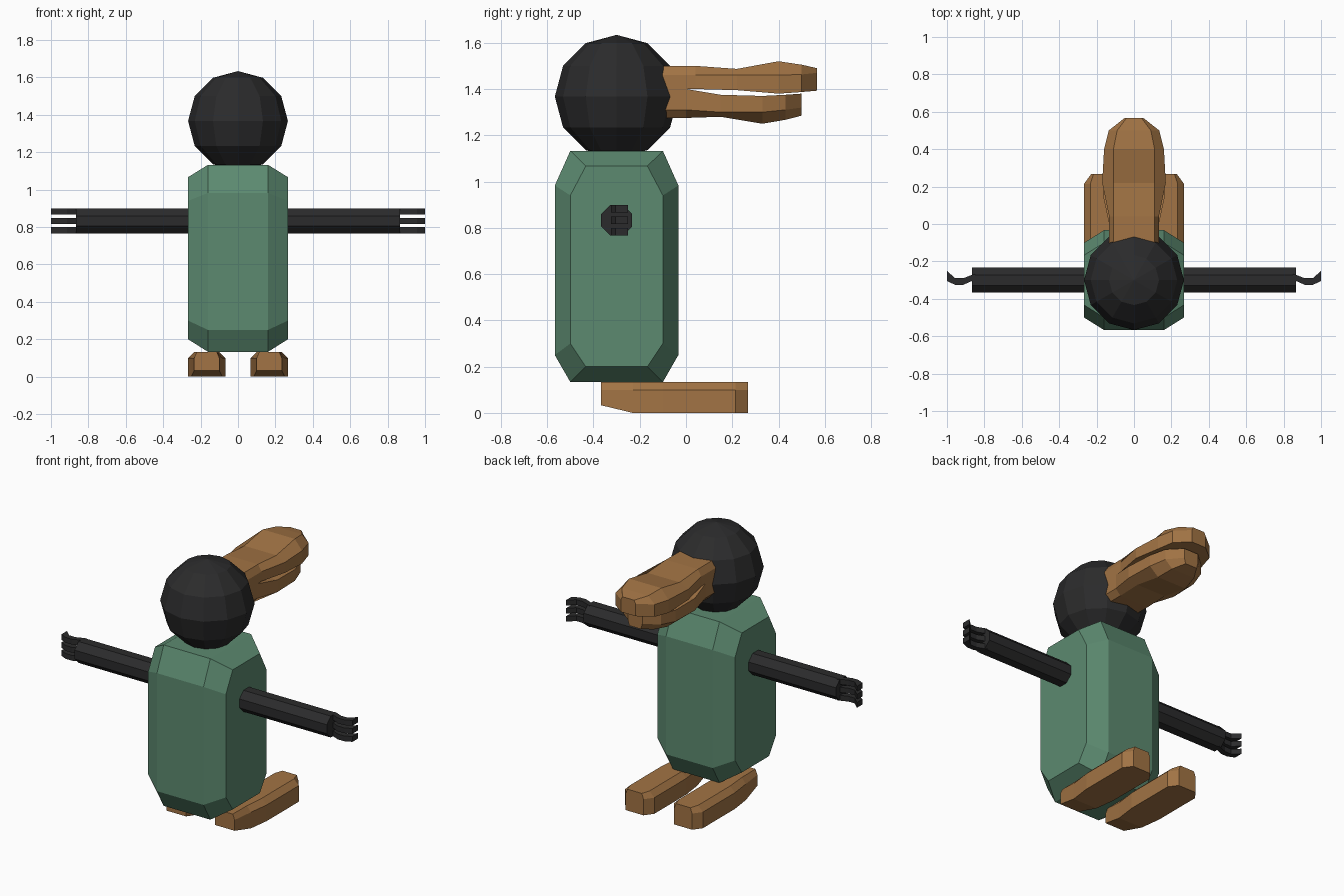
import bpy, bmesh, math
from mathutils import Matrix

if "Cube" in bpy.data.objects:
    bpy.data.objects.remove(bpy.data.objects["Cube"])


def material(name, rgb):
    m = bpy.data.materials.new(name)
    m.diffuse_color = (*rgb, 1)
    m.use_nodes = True
    m.node_tree.nodes["Principled BSDF"].inputs["Base Color"].default_value = m.diffuse_color
    return m


GREEN = material("green", (0.107, 0.254, 0.162))
BROWN = material("orange_brown", (0.36, 0.173, 0.058))
BLACK = material("black", (0.024, 0.024, 0.025))


def finish(name, bm, mat):
    bmesh.ops.recalc_face_normals(bm, faces=bm.faces)
    me = bpy.data.meshes.new(name)
    bm.to_mesh(me)
    bm.free()
    me.materials.append(mat)
    ob = bpy.data.objects.new(name, me)
    bpy.context.collection.objects.link(ob)
    return ob


def loft(name, sections, mat):
    """Skin closed cross-sections that share a point count, capping both ends."""
    bm = bmesh.new()
    rings = [[bm.verts.new(p) for p in s] for s in sections]
    n = len(rings[0])
    for a, b in zip(rings, rings[1:]):
        for i in range(n):
            j = (i + 1) % n
            bm.faces.new((a[i], a[j], b[j], b[i]))
    bm.faces.new(rings[0])
    bm.faces.new(rings[-1])
    return finish(name, bm, mat)


# Body: chamfered block, octagonal from the side
def octagon(x, hy, cy, z0, z0c, z1c, z1):
    pts = [(-hy, z0c), (-cy, z0), (cy, z0), (hy, z0c),
           (hy, z1c), (cy, z1), (-cy, z1), (-hy, z1c)]
    return [(x, -0.3 + y, z) for y, z in pts]


outer = (0.267, 0.2, 0.133, 0.25, 0.983, 1.133)
inner = (0.2, 0.133, 0.2, 0.30, 0.94, 1.067)
loft("body", [octagon(-0.267, *inner), octagon(-0.16, *outer),
              octagon(0.16, *outer), octagon(0.267, *inner)], GREEN)

# Head: faceted ball
bm = bmesh.new()
bmesh.ops.create_uvsphere(bm, u_segments=12, v_segments=6, radius=0.267,
                          matrix=Matrix.Translation((0, -0.3, 1.367)))
finish("head", bm, BLACK)


# Beak halves: (y, half width, crown half width, crown z, shoulder z, mouth z)
def beak(name, stations):
    loft(name, [[(-w, y, zm), (-w, y, zs), (-c, y, zc),
                 (c, y, zc), (w, y, zs), (w, y, zm)]
                for y, w, c, zc, zs, zm in stations], BROWN)


beak("upper_beak", [
    (-0.20, 0.133, 0.11, 1.50, 1.46, 1.40),
    (0.04, 0.133, 0.11, 1.50, 1.46, 1.40),
    (0.22, 0.170, 0.11, 1.487, 1.46, 1.395),
    (0.40, 0.160, 0.11, 1.52, 1.46, 1.38),
    (0.50, 0.135, 0.09, 1.505, 1.463, 1.387),
    (0.567, 0.05, 0.04, 1.49, 1.47, 1.393)])
beak("lower_beak", [
    (-0.20, 0.133, 0.10, 1.275, 1.31, 1.40),
    (0.00, 0.133, 0.10, 1.275, 1.31, 1.40),
    (0.15, 0.165, 0.10, 1.28, 1.30, 1.375),
    (0.33, 0.160, 0.10, 1.25, 1.30, 1.37),
    (0.43, 0.130, 0.08, 1.267, 1.31, 1.375),
    (0.50, 0.05, 0.04, 1.285, 1.32, 1.38)])


# Feet: chamfered top, lifted narrow heel, blunt toe
def foot_section(side, y, w, bottom):
    top = 0.667 * w if w > 0.08 else w * 0.8
    pts = [(-w, bottom), (-w, 0.1), (-top, 0.133), (top, 0.133), (w, 0.1), (w, bottom)]
    return [(side * 0.167 + x, y, z) for x, z in pts]


for side, label in ((-1, "left"), (1, "right")):
    loft(label + "_foot", [foot_section(side, y, w, b) for y, w, b in (
        (-0.367, 0.067, 0.033), (-0.23, 0.083, 0.0), (-0.1, 0.1, 0.0),
        (0.215, 0.1, 0.0), (0.267, 0.062, 0.0))], BROWN)

    # Arm: straight eight-sided rod
    ring = []
    for i in range(8):
        a = math.radians(22.5 + 45 * i)
        ring.append((0.072 * math.cos(a), 0.072 * math.sin(a)))
    loft(label + "_arm", [[(side * x, -0.3 + y, 0.833 + z) for y, z in ring]
                          for x in (0.2, 0.867)], BLACK)

    # Fingers: three hooked strips; path gives (x, back y, front y)
    path = [(0.85, -0.268, -0.303), (0.867, -0.272, -0.305), (0.913, -0.29, -0.325),
            (0.957, -0.29, -0.325), (1.0, -0.25, -0.305)]
    for k in range(3):
        z = 0.783 + 0.05 * k
        loft(f"{label}_finger_{k + 1}",
             [[(side * x, y0, z - 0.0165), (side * x, y1, z - 0.0165),
               (side * x, y1, z + 0.0165), (side * x, y0, z + 0.0165)]
              for x, y0, y1 in path], BLACK)
